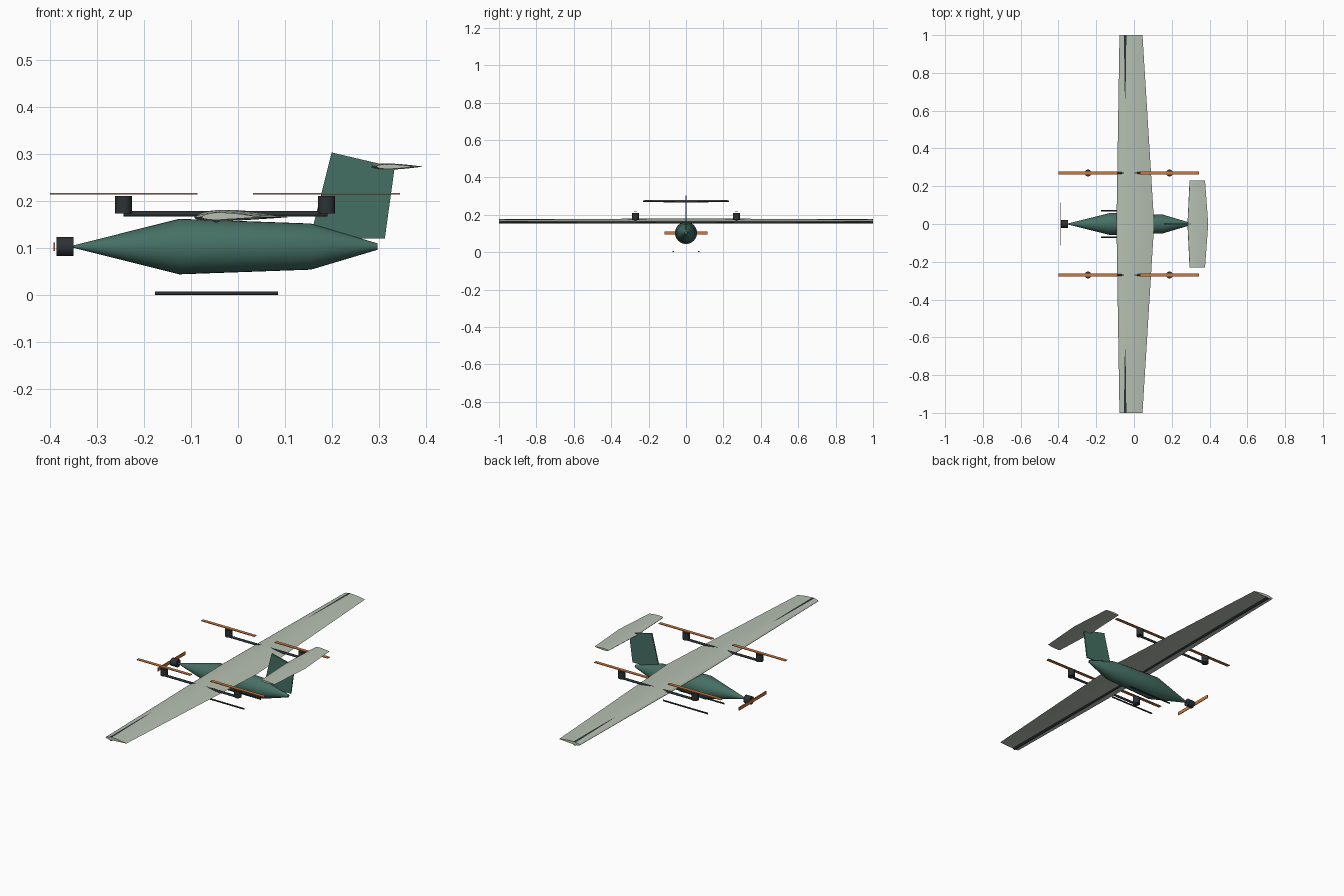
import bpy, bmesh
from math import pi, cos, sin, sqrt, radians
from mathutils import Matrix, Vector

if "Cube" in bpy.data.objects:
    bpy.data.objects.remove(bpy.data.objects["Cube"])


def mat(name, rgb):
    m = bpy.data.materials.new(name)
    m.diffuse_color = (*rgb, 1)
    m.use_nodes = True
    m.node_tree.nodes["Principled BSDF"].inputs["Base Color"].default_value = m.diffuse_color
    return m


GREEN = mat("green_paint", (0.06, 0.16, 0.125))
PALE = mat("pale_skin", (0.47, 0.53, 0.45))
DARK = mat("dark_carbon", (0.025, 0.032, 0.035))
ORANGE = mat("orange_blade", (0.62, 0.19, 0.045))


def loft(name, rings, material, angle=30):
    """Skin closed rings of equal length and cap both ends."""
    bm = bmesh.new()
    vs = [[bm.verts.new(p) for p in r] for r in rings]
    n = len(rings[0])
    for a, b in zip(vs, vs[1:]):
        for i in range(n):
            j = (i + 1) % n
            bm.faces.new((a[i], a[j], b[j], b[i]))
    bm.faces.new(vs[0])
    bm.faces.new(vs[-1])
    bmesh.ops.recalc_face_normals(bm, faces=bm.faces)
    me = bpy.data.meshes.new(name)
    bm.to_mesh(me)
    bm.free()
    ob = bpy.data.objects.new(name, me)
    bpy.context.collection.objects.link(ob)
    me.materials.append(material)
    bpy.ops.object.select_all(action='DESELECT')
    ob.select_set(True)
    bpy.context.view_layer.objects.active = ob
    if angle:
        bpy.ops.object.shade_smooth_by_angle(angle=radians(angle))
    return ob


def rod(name, a, b, r, material, sides=20):
    """Round bar between two points."""
    a, b = Vector(a), Vector(b)
    rot = (b - a).to_track_quat('Z', 'Y')
    circle = [rot @ Vector((r * cos(2 * pi * i / sides), r * sin(2 * pi * i / sides), 0))
              for i in range(sides)]
    return loft(name, [[c + p for c in circle] for p in (a, b)], material)


def box(name, centre, size, material):
    c, s = Vector(centre), Vector(size) / 2
    ring = [(-1, -1), (1, -1), (1, 1), (-1, 1)]
    return loft(name, [[c + Vector((u * s.x, v * s.y, w * s.z)) for u, v in ring]
                       for w in (-1, 1)], material, 0)


def airfoil(x0, chord, y, z, camber, thick=0.12, n=14):
    """Four-digit style section running along x."""
    def point(t, side):
        h = 5 * thick * (0.2969 * sqrt(t) - 0.126 * t - 0.3516 * t**2
                         + 0.2843 * t**3 - 0.1036 * t**4)
        p = 0.4
        c = camber * ((2 * p * t - t * t) / p**2 if t < p
                      else (1 - 2 * p + 2 * p * t - t * t) / (1 - p)**2)
        return Vector((x0 + t * chord, y, z + chord * (c + side * h)))
    ts = [(1 - cos(pi * i / n)) / 2 for i in range(n + 1)]
    return [point(t, 1) for t in reversed(ts)] + [point(t, -1) for t in ts[1:-1]]


# Fuselage: round body with conical nose and tail
SIDES = 32
loft("fuselage",
     [[Vector((x, r * cos(2 * pi * i / SIDES), 0.103 + r * sin(2 * pi * i / SIDES)))
       for i in range(SIDES)]
      for x, r in [(-0.352, 0.002), (-0.125, 0.059), (0.155, 0.049), (0.296, 0.007)]],
     GREEN)

# Wing, spar and tailplane
loft("wing", [airfoil(-0.077, 0.122, -1, 0.1655, 0.02),
              airfoil(-0.093, 0.200, 0, 0.1655, 0.02),
              airfoil(-0.077, 0.122, 1, 0.1655, 0.02)], PALE)
rod("wing_spar", (-0.046, -0.999, 0.1655), (-0.046, 0.999, 0.1655), 0.0112, DARK)
loft("tailplane", [airfoil(0.294, 0.082, -0.23, 0.273, 0),
                   airfoil(0.283, 0.110, 0, 0.273, 0),
                   airfoil(0.294, 0.082, 0.23, 0.273, 0)], PALE)

# Vertical fin plate
FIN = [(0.153, 0.12), (0.312, 0.12), (0.333, 0.2715), (0.199, 0.303)]
loft("fin", [[Vector((x, y, z)) for x, z in FIN] for y in (-0.003, 0.003)], GREEN, 0)

# Nose motor and propeller
rod("nose_motor", (-0.386, 0, 0.103), (-0.35, 0, 0.103), 0.02, DARK, 24)
box("nose_propeller", (-0.3905, 0, 0.103), (0.003, 0.23, 0.018), ORANGE)

# Lift booms, lift motors, lift propellers and skids on both sides
for side, s in (("right", -1), ("left", 1)):
    y = 0.27 * s
    rod(f"{side}_boom", (-0.243, y, 0.1725), (0.19, y, 0.1725), 0.006, DARK)
    for end, x in (("front", -0.243), ("rear", 0.188)):
        rod(f"{side}_{end}_lift_motor", (x, y, 0.173), (x, y, 0.211), 0.018, DARK, 24)
        box(f"{side}_{end}_lift_propeller", (x, y, 0.2155), (0.313, 0.018, 0.003), ORANGE)
    rod(f"{side}_skid", (-0.176, 0.069 * s, 0.004), (0.085, 0.069 * s, 0.004), 0.004, DARK, 16)
